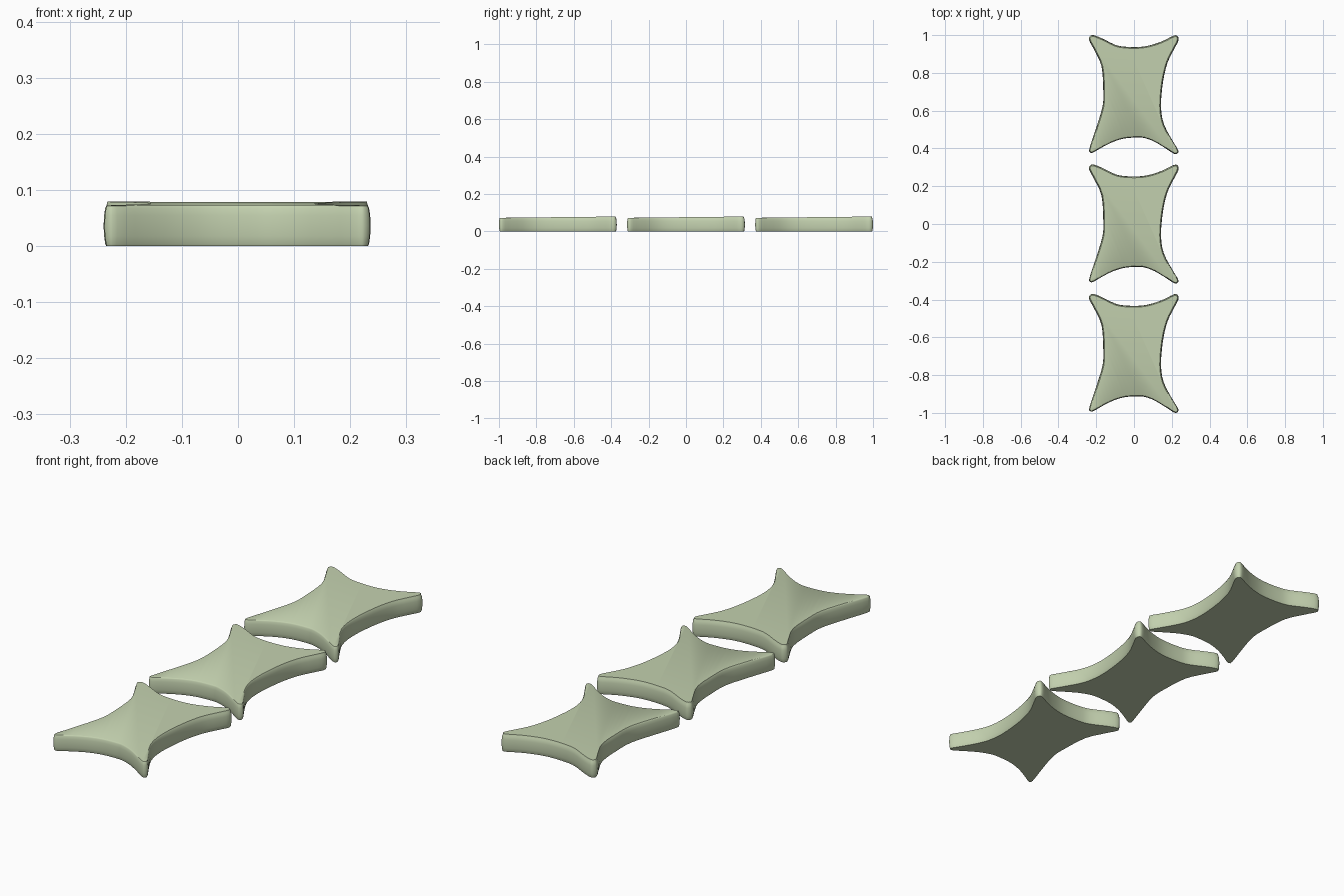
import bpy, bmesh, math
from mathutils import Vector

if "Cube" in bpy.data.objects:
    bpy.data.objects.remove(bpy.data.objects["Cube"])

# Outline of one tile, counter-clockwise: bottom edge, right, top, left
OUTLINE = [
    (-0.215, -0.306), (-0.165, -0.277), (-0.11, -0.25), (-0.05, -0.232),
    (0.02, -0.227), (0.06, -0.231), (0.11, -0.25), (0.165, -0.283),
    (0.212, -0.313), (0.23, -0.311), (0.234, -0.294), (0.205, -0.245),
    (0.158, -0.155), (0.143, -0.06), (0.154, 0.07), (0.178, 0.17),
    (0.212, 0.24), (0.235, 0.285), (0.232, 0.308), (0.212, 0.313),
    (0.15, 0.283), (0.08, 0.26), (0.02, 0.252), (-0.05, 0.254),
    (-0.10, 0.264), (-0.17, 0.298), (-0.215, 0.315), (-0.234, 0.308),
    (-0.238, 0.288), (-0.21, 0.235), (-0.172, 0.15), (-0.163, 0.03),
    (-0.166, -0.06), (-0.20, -0.175), (-0.236, -0.285), (-0.232, -0.306),
]
# Side profile: height, inset from the outline
PROFILE = [(0.0, 0.005), (0.004, 0.003), (0.018, 0.001), (0.036, 0.0),
           (0.055, 0.001), (0.068, 0.003), (0.072, 0.005)]
STEPS = 3


def smooth_loop(points):
    """Catmull-Rom samples through a closed set of points."""
    pts = [Vector(p) for p in points]
    n = len(pts)
    out = []
    for i in range(n):
        a, b, c, d = (pts[(i + k) % n] for k in (-1, 0, 1, 2))
        for s in range(STEPS):
            t = s / STEPS
            out.append(0.5 * (2 * b + (c - a) * t
                              + (2 * a - 5 * b + 4 * c - d) * t ** 2
                              + (3 * b - a - 3 * c + d) * t ** 3))
    return out


def inset(loop, amount):
    n = len(loop)
    result = []
    for i, p in enumerate(loop):
        tangent = (loop[(i + 1) % n] - loop[i - 1]).normalized()
        result.append(p + Vector((-tangent.y, tangent.x)) * amount)
    return result


def build_tile_mesh():
    bm = bmesh.new()
    loop = smooth_loop(OUTLINE)
    n = len(loop)
    rings = [[bm.verts.new((p.x, p.y, z)) for p in inset(loop, d)]
             for z, d in PROFILE]
    # Top ring rises slightly toward the back
    rings.append([bm.verts.new((p.x, p.y, 0.0725 + 0.007 * (p.y + 0.315) / 0.63))
                  for p in inset(loop, 0.007)])
    for low, high in zip(rings, rings[1:]):
        for i in range(n):
            j = (i + 1) % n
            bm.faces.new((low[i], low[j], high[j], high[i]))
    bm.faces.new(rings[-1])
    bm.faces.new(rings[0][::-1])
    mesh = bpy.data.meshes.new("concave_tile")
    bm.to_mesh(mesh)
    bm.free()
    return mesh


green = bpy.data.materials.new("sage_green")
green.diffuse_color = (0.55, 0.64, 0.43, 1)
green.use_nodes = True
green.node_tree.nodes["Principled BSDF"].inputs["Base Color"].default_value = green.diffuse_color

mesh = build_tile_mesh()
mesh.materials.append(green)

# Row of three identical tiles
for name, y in (("front_tile", -0.685), ("middle_tile", 0.0), ("back_tile", 0.685)):
    tile = bpy.data.objects.new(name, mesh)
    tile.location.y = y
    bpy.context.collection.objects.link(tile)

bpy.ops.object.select_all(action='DESELECT')
tile.select_set(True)
bpy.context.view_layer.objects.active = tile
bpy.ops.object.shade_smooth_by_angle(angle=math.radians(40))
